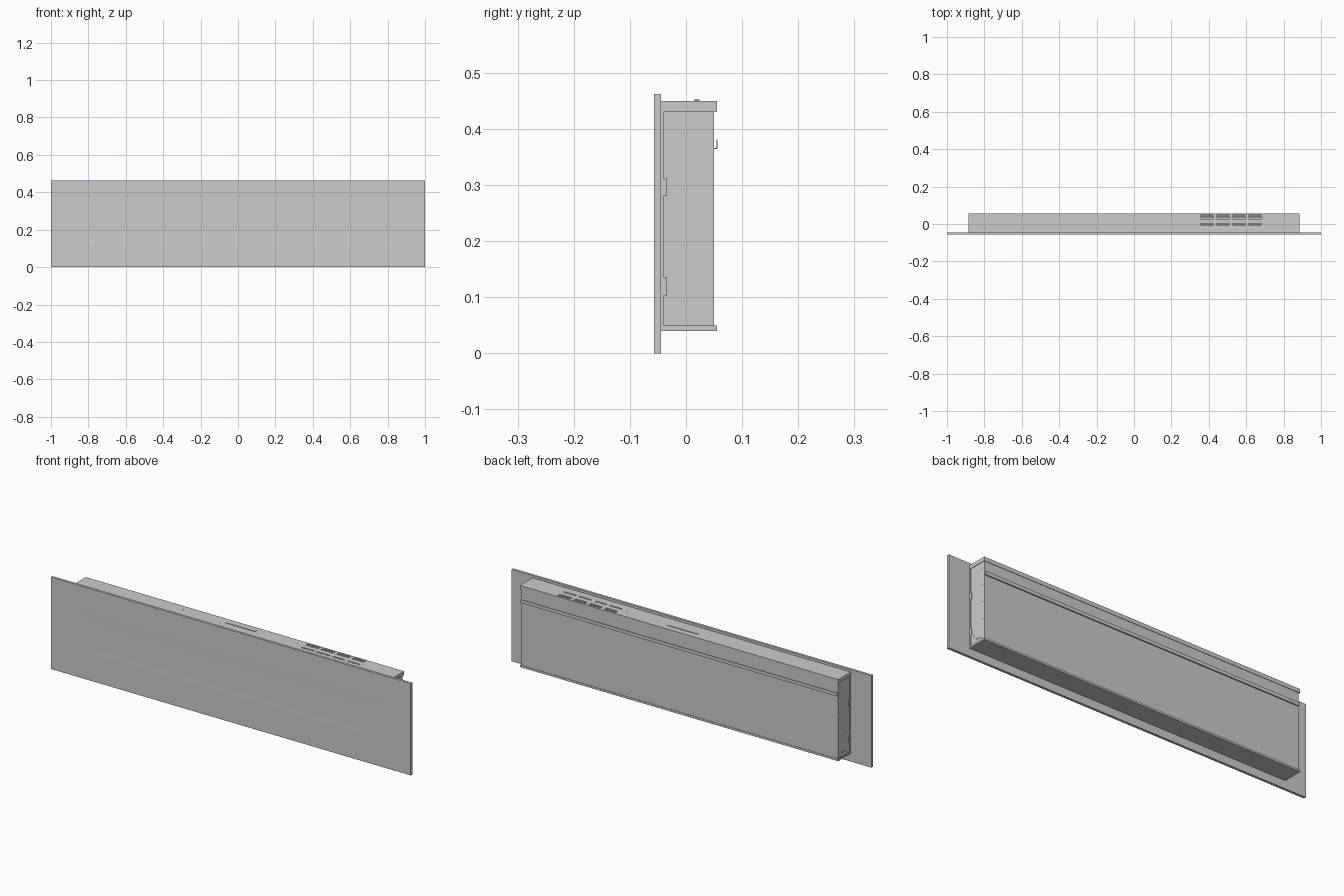
import bpy, bmesh
from math import pi
from mathutils import Matrix, Vector

if "Cube" in bpy.data.objects:
    bpy.data.objects.remove(bpy.data.objects["Cube"])


def finish(name, bm):
    bmesh.ops.recalc_face_normals(bm, faces=bm.faces[:])
    me = bpy.data.meshes.new(name)
    bm.to_mesh(me)
    bm.free()
    ob = bpy.data.objects.new(name, me)
    bpy.context.collection.objects.link(ob)
    return ob


def add_box(bm, x, y, z):
    size = Matrix.Diagonal((x[1] - x[0], y[1] - y[0], z[1] - z[0], 1))
    mid = Vector((sum(x) / 2, sum(y) / 2, sum(z) / 2))
    bmesh.ops.create_cube(bm, size=1, matrix=Matrix.Translation(mid) @ size)


def boxes(name, *specs):
    bm = bmesh.new()
    for s in specs:
        add_box(bm, *s)
    return finish(name, bm)


def extrude_x(name, profile, x0, x1):
    """Extrude a closed (y, z) profile along x."""
    bm = bmesh.new()
    face = bm.faces.new([bm.verts.new((x0, y, z)) for y, z in profile])
    out = bmesh.ops.extrude_face_region(bm, geom=[face])
    verts = [g for g in out["geom"] if isinstance(g, bmesh.types.BMVert)]
    bmesh.ops.translate(bm, verts=verts, vec=(x1 - x0, 0, 0))
    return finish(name, bm)


W = 0.885    # half width of the trays
S = 0.88     # half width of the casing
T = 0.002    # sheet thickness

# Front glass: flat slab with a very shallow dished window
bm = bmesh.new()
rings = []
for hx, z0, z1, y in [(1, 0, 0.462, -0.0445), (1, 0, 0.462, -0.057),
                      (0.87, 0.13, 0.335, -0.057), (0.72, 0.17, 0.295, -0.0562)]:
    rings.append([bm.verts.new((x, y, z)) for x, z in
                  ((-hx, z0), (hx, z0), (hx, z1), (-hx, z1))])
for a, b in zip(rings, rings[1:]):
    for i in range(4):
        j = (i + 1) % 4
        bm.faces.new((a[i], a[j], b[j], b[i]))
bm.faces.new(rings[0])
bm.faces.new(rings[-1])
finish("front_glass", bm)

# Sheet metal casing: back and two sides
boxes("back_panel", ((-S, S), (0.048, 0.05), (0.042, 0.448)))
for side, name in ((1, "right"), (-1, "left")):
    xs = sorted((side * (S - T), side * S))
    boxes(name + "_side_panel", (xs, (-0.041, 0.05), (0.042, 0.448)))
    # Front strip with two hook tabs lapping the side
    xf = sorted((side * (S - T), side * (S + 0.003)))
    boxes(name + "_front_strip",
          (xf, (-0.0445, -0.0405), (0.05, 0.43)),
          (xf, (-0.041, -0.034), (0.103, 0.135)),
          (xf, (-0.041, -0.034), (0.28, 0.312)))

# Top tray: lid with a skirt on the ends and back, open vents
lid = boxes("top_lid", ((-W, W), (-0.0445, 0.055), (0.448, 0.45)))
boxes("top_skirt",
      ((-W, W), (0.053, 0.055), (0.43, 0.448)),
      ((-W, -W + T), (-0.0445, 0.053), (0.43, 0.448)),
      ((W - T, W), (-0.0445, 0.053), (0.43, 0.448)))

# Vent slots and louvres
bm_cut, bm_louvre = bmesh.new(), bmesh.new()
for col in range(4):
    cx = 0.39 + 0.0855 * col
    for y in (0.044, 0.032, -0.002):
        add_box(bm_cut, (cx - 0.034, cx + 0.034), (y - 0.004, y + 0.004), (0.44, 0.46))
        add_box(bm_louvre, (cx - 0.034, cx + 0.034), (y - 0.001, y + 0.001), (0.444, 0.4495))
cutter = finish("vent_cutter", bm_cut)
cutter.hide_render = True
cutter.hide_viewport = True
finish("vent_louvres", bm_louvre)
mod = lid.modifiers.new("vents", "BOOLEAN")
mod.object = cutter
mod.solver = "EXACT"

# Raised control strip on the lid
boxes("control_strip", ((-0.08, 0.085), (0.014, 0.024), (0.449, 0.4525)))

# Bottom tray
boxes("bottom_tray",
      ((-W, W), (-0.0445, 0.055), (0.04, 0.042)),
      ((-W, W), (0.053, 0.055), (0.042, 0.05)),
      ((-W, -W + T), (-0.0445, 0.053), (0.042, 0.05)),
      ((W - T, W), (-0.0445, 0.053), (0.042, 0.05)))

# J-shaped hanging rail on the back
extrude_x("hanging_rail", [(0.05, 0.364), (0.056, 0.364), (0.056, 0.381),
                           (0.0545, 0.381), (0.0545, 0.3655), (0.05, 0.3655)], -S, S)

# Screws on both sides and on the lid
screws = [(-0.015, 0.4), (0.032, 0.4), (0.037, 0.322), (0.035, 0.24),
          (-0.005, 0.16), (0.037, 0.153), (-0.02, 0.09), (0.033, 0.09),
          (0.033, 0.061), (-0.027, 0.053), (0.03, 0.053)]
screws += [(-0.006 + 0.008 * i, 0.069) for i in range(4)]
bm = bmesh.new()
for side in (-1, 1):
    for y, z in screws:
        m = Matrix.Translation((side * S, y, z)) @ Matrix.Rotation(pi / 2, 4, "Y")
        bmesh.ops.create_cone(bm, cap_ends=True, segments=12, radius1=0.0025,
                              radius2=0.0025, depth=0.002, matrix=m)
for x in (-0.32, 0.32):
    bmesh.ops.create_cone(bm, cap_ends=True, segments=12, radius1=0.004, radius2=0.004,
                          depth=0.002, matrix=Matrix.Translation((x, 0.02, 0.45)))
finish("screws", bm)
